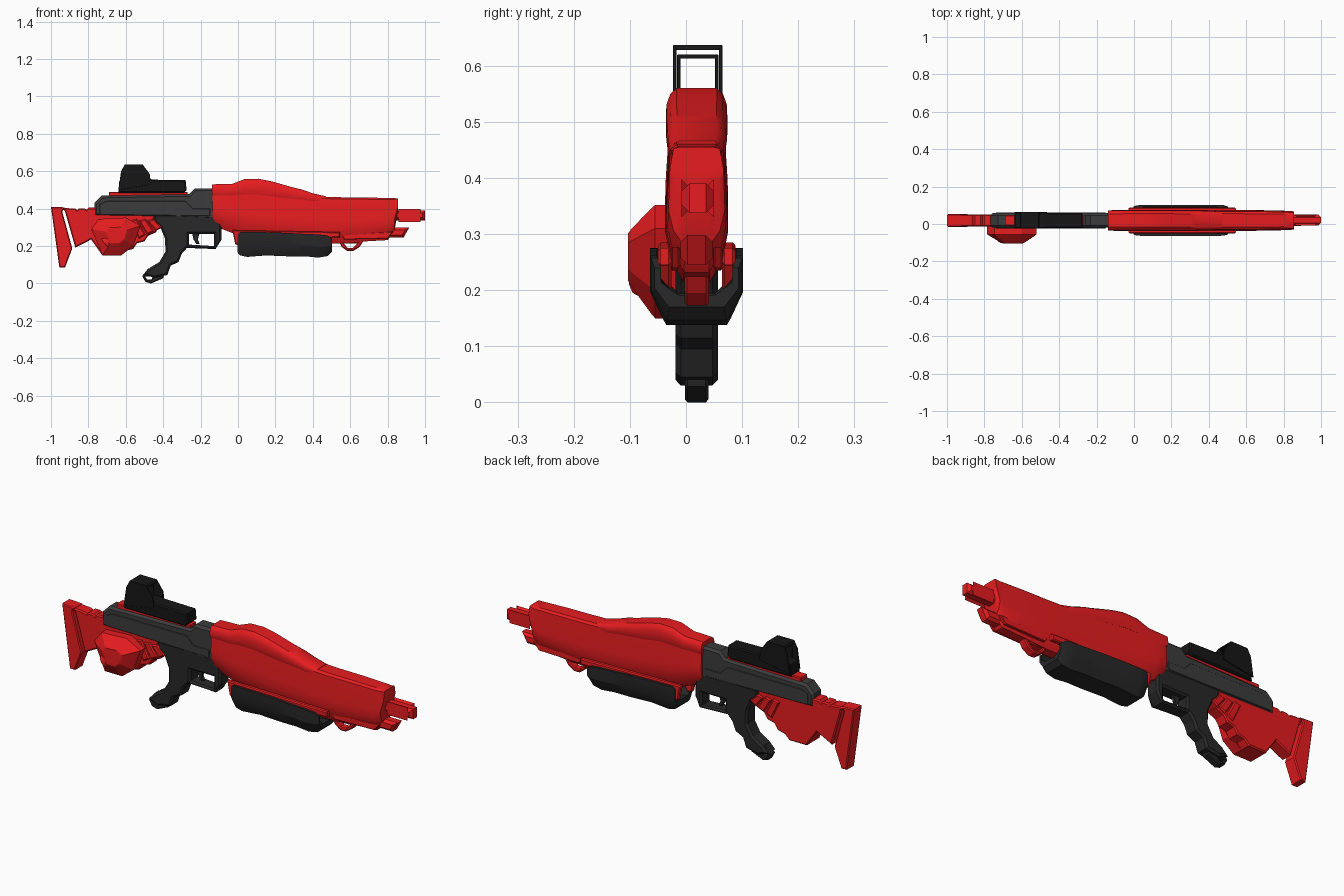
import bpy, bmesh, math
from mathutils import Vector

if "Cube" in bpy.data.objects:
    bpy.data.objects.remove(bpy.data.objects["Cube"])

CY = 0.019  # centre plane of the gun in y


def material(name, r, g, b):
    m = bpy.data.materials.new(name)
    m.diffuse_color = (r, g, b, 1)
    m.use_nodes = True
    m.node_tree.nodes["Principled BSDF"].inputs["Base Color"].default_value = m.diffuse_color
    return m


RED = material("red_paint", 0.8, 0.012, 0.014)
GREY = material("dark_grey", 0.045, 0.045, 0.045)
DARK = material("charcoal", 0.022, 0.021, 0.021)
BLACK = material("black", 0.008, 0.008, 0.008)


def add(name, mesh, mat, smooth=None):
    ob = bpy.data.objects.new(name, mesh)
    bpy.context.collection.objects.link(ob)
    mesh.materials.clear()
    mesh.materials.append(mat)
    if smooth:
        bpy.ops.object.select_all(action='DESELECT')
        ob.select_set(True)
        bpy.context.view_layer.objects.active = ob
        bpy.ops.object.shade_smooth_by_angle(angle=math.radians(smooth))
    return ob


def plate(name, outline, half, mat, y=CY, chamfer=0.005, holes=()):
    """Side profile (x, z) with optional holes, extruded along y with chamfered edges."""
    cu = bpy.data.curves.new(name, 'CURVE')
    cu.dimensions, cu.fill_mode = '2D', 'BOTH'
    cu.extrude = half - chamfer
    cu.bevel_depth, cu.offset, cu.bevel_resolution = chamfer, -chamfer, 0
    for pts in (outline, *holes):
        sp = cu.splines.new('POLY')
        sp.points.add(len(pts) - 1)
        for p, (x, z) in zip(sp.points, pts):
            p.co = (x, z, 0, 1)
        sp.use_cyclic_u = True
    tmp = bpy.data.objects.new(name + "_tmp", cu)
    bpy.context.collection.objects.link(tmp)
    dg = bpy.context.evaluated_depsgraph_get()
    me = bpy.data.meshes.new_from_object(tmp.evaluated_get(dg))
    bpy.data.objects.remove(tmp)
    for v in me.vertices:
        v.co = Vector((v.co.x, y - v.co.z, v.co.y))
    for p in me.polygons:
        p.use_smooth = False
    return add(name, me, mat)


def rect(x0, x1, z0, z1):
    return [(x0, z0), (x1, z0), (x1, z1), (x0, z1)]


def skin(name, rings, mat, smooth=None):
    bm = bmesh.new()
    rows = [[bm.verts.new(p) for p in r] for r in rings]
    n = len(rows[0])
    for a, b in zip(rows, rows[1:]):
        for i in range(n):
            bm.faces.new((a[i], a[(i + 1) % n], b[(i + 1) % n], b[i]))
    bm.faces.new(rows[0])
    bm.faces.new(rows[-1])
    bmesh.ops.recalc_face_normals(bm, faces=bm.faces)
    me = bpy.data.meshes.new(name)
    bm.to_mesh(me)
    bm.free()
    return add(name, me, mat, smooth)


def loft(name, section, stations, mat, smooth=30):
    """Mirrored section of (half width, height 0..1) along stations (x, z low, z high, width scale)."""
    full = section + [(-w, t) for w, t in reversed(section)]
    return skin(name, [[(x, CY + w * s, zb + (zt - zb) * t) for w, t in full]
                       for x, zb, zt, s in stations], mat, smooth)


# Main red shell
loft("main_shell",
     [(.024, 0), (.046, .16), (.056, .36), (.055, .5), (.049, .9), (.048, .96), (.036, 1)],
     [(-.135, .325, .51, .9), (-.12, .305, .515, .98), (-.07, .285, .515, 1), (.02, .25, .51, 1),
      (.2, .225, .50, 1), (.46, .215, .464, 1), (.55, .215, .461, 1), (.68, .225, .46, .98),
      (.80, .232, .457, .93), (.836, .278, .456, .9), (.855, .385, .455, .86)], RED)

# Raised top cover with the hump
loft("top_cover",
     [(.05, 0), (.055, .25), (.054, .65), (.047, .88), (.036, 1)],
     [(-.138, .47, .53, .98), (-.03, .47, .533, 1), (.035, .475, .558, 1), (.11, .475, .56, 1),
      (.18, .465, .546, 1), (.30, .45, .512, .98), (.34, .445, .503, .96), (.40, .435, .482, .94),
      (.47, .43, .466, .85)], RED)

# Barrels and sling ring
plate("upper_barrel", rect(.78, 1.0, .338, .39), .029, RED, y=CY + .002, chamfer=.014,
      holes=[rect(.872, .962, .344, .384)])
plate("lower_barrel", [(.74, .298), (.915, .298), (.885, .245), (.74, .245)], .029, RED, chamfer=.013)
plate("sling_ring", [(.53, .24), (.555, .195), (.585, .173), (.615, .173), (.65, .195), (.68, .24)],
      .022, RED, holes=[[(.565, .215), (.585, .19), (.615, .19), (.64, .215)]])

# Slide rails on both sides
for tag, s in (("front", -1), ("back", 1)):
    plate(f"slide_rail_{tag}", [(-.03, .285), (.545, .275), (.545, .245), (.04, .243), (.01, .2), (-.015, .21)],
          .012, RED, y=CY + s * .057)
    plate(f"shell_lower_seam_{tag}", [(.55, .262), (.83, .277), (.80, .24), (.57, .235)],
          .008, RED, y=CY + s * .038, chamfer=.003)

# Pump foregrip, a U-shaped trough
loft("foregrip",
     [(.054, 0), (.061, .1), (.083, .48), (.083, 1), (.071, 1), (.070, .62), (.036, .3)],
     [(-.002, .165, .262, .9), (.012, .15, .275, .97), (.05, .142, .275, 1), (.15, .15, .274, 1),
      (.27, .145, .27, 1), (.36, .145, .265, 1), (.43, .138, .262, 1), (.48, .147, .257, .98),
      (.502, .17, .24, .9)], DARK, 25)

# Receiver
plate("upper_receiver",
      [(-.768, .36), (-.768, .43), (-.728, .47), (-.26, .478), (-.232, .508), (-.125, .508), (-.105, .34), (-.44, .355)],
      .039, GREY, chamfer=.012)
for tag, s in (("front", -1), ("back", 1)):
    plate(f"receiver_panel_{tag}", [(-.74, .368), (-.74, .425), (-.70, .44), (-.28, .44), (-.24, .40), (-.15, .40),
                                    (-.15, .36)], .003, GREY, y=CY + s * .039, chamfer=.002)

# Pistol grip with trigger guard
plate("grip_and_guard",
      [(-.455, .37), (-.11, .37), (-.088, .31), (-.088, .235), (-.12, .184), (-.273, .19), (-.30, .16), (-.318, .115),
       (-.36, .095), (-.378, .045), (-.45, .03), (-.505, .05), (-.47, .085), (-.42, .115), (-.388, .17), (-.39, .24),
       (-.415, .30), (-.445, .325)],
      .038, DARK, chamfer=.010, holes=[[(-.262, .208), (-.128, .2), (-.128, .265), (-.262, .265)]])
plate("grip_loop", [(-.512, .04), (-.495, .008), (-.465, 0), (-.40, .028), (-.39, .07), (-.48, .08)],
      .021, DARK, holes=[[(-.495, .036), (-.485, .02), (-.462, .022), (-.455, .036)]])
plate("trigger", [(-.245, .27), (-.205, .27), (-.215, .235), (-.205, .212), (-.222, .21), (-.238, .235)],
      .009, DARK, chamfer=.003)

# Shoulder stock
plate("butt_plate", [(-1, .41), (-.925, .407), (-.94, .385), (-.886, .187), (-.925, .085), (-.955, .085)],
      .034, RED, chamfer=.005)
plate("stock_body",
      [(-.945, .405), (-.87, .40), (-.86, .393), (-.85, .402), (-.82, .402), (-.81, .394), (-.80, .405), (-.74, .405),
       (-.44, .37), (-.455, .33), (-.435, .275), (-.48, .255), (-.50, .225), (-.54, .215), (-.56, .185), (-.60, .175),
       (-.625, .15), (-.725, .15), (-.785, .235), (-.87, .192), (-.925, .385)],
      .033, RED, chamfer=.006)
for i in range(3):
    x = -.53 + i * .045
    plate(f"stock_rib_{i + 1}", [(x, .24 + i * .02), (x + .035, .26 + i * .02), (x - .01, .345), (x - .045, .335)],
          .04, RED, chamfer=.006)

# Faceted boss on the front of the stock
outline = [(-.785, .29), (-.745, .345), (-.60, .352), (-.52, .31), (-.56, .20), (-.625, .15), (-.725, .15)]
skin("stock_boss", [[(-.645 + (x + .645) * k, y, .265 + (z - .265) * k) for x, z in outline]
                    for y, k in ((0, 1), (-.055, 1), (-.062, .93), (-.098, .5), (-.103, .42))], RED)
bm = bmesh.new()
bmesh.ops.create_cone(bm, cap_ends=True, segments=10, radius1=.036, radius2=.03, depth=.12)
me = bpy.data.meshes.new("boss_cylinder")
bm.to_mesh(me)
bm.free()
knob = add("boss_cylinder", me, RED, 40)
knob.location = (-.665, -.066, .25)
knob.rotation_euler = (0, math.radians(50), 0)

# Sight rail, sight base and open hood
plate("sight_rail", rect(-.69, -.27, .465, .49), .028, RED, chamfer=.004)
plate("sight_base", [(-.64, .485), (-.635, .545), (-.48, .56), (-.45, .555), (-.28, .552), (-.275, .50), (-.29, .485)],
      .040, BLACK, chamfer=.006)
hood = [(-.64, .50), (-.625, .60), (-.605, .637), (-.51, .637), (-.472, .585), (-.465, .53)]
for tag, s in (("front", -1), ("back", 1)):
    plate(f"hood_side_{tag}", hood, .003, BLACK, y=CY + .002 + s * .041, chamfer=.001)
    plate(f"lens_frame_side_{tag}", rect(-.60, -.52, .53, .62), .003, BLACK, y=CY + .002 + s * .034, chamfer=.001)
plate("hood_roof", [(-.61, .628), (-.605, .637), (-.51, .637), (-.505, .628)], .043, BLACK, y=CY + .002, chamfer=.001)
plate("lens_frame_top", rect(-.60, -.52, .613, .62), .036, BLACK, y=CY + .002, chamfer=.001)
